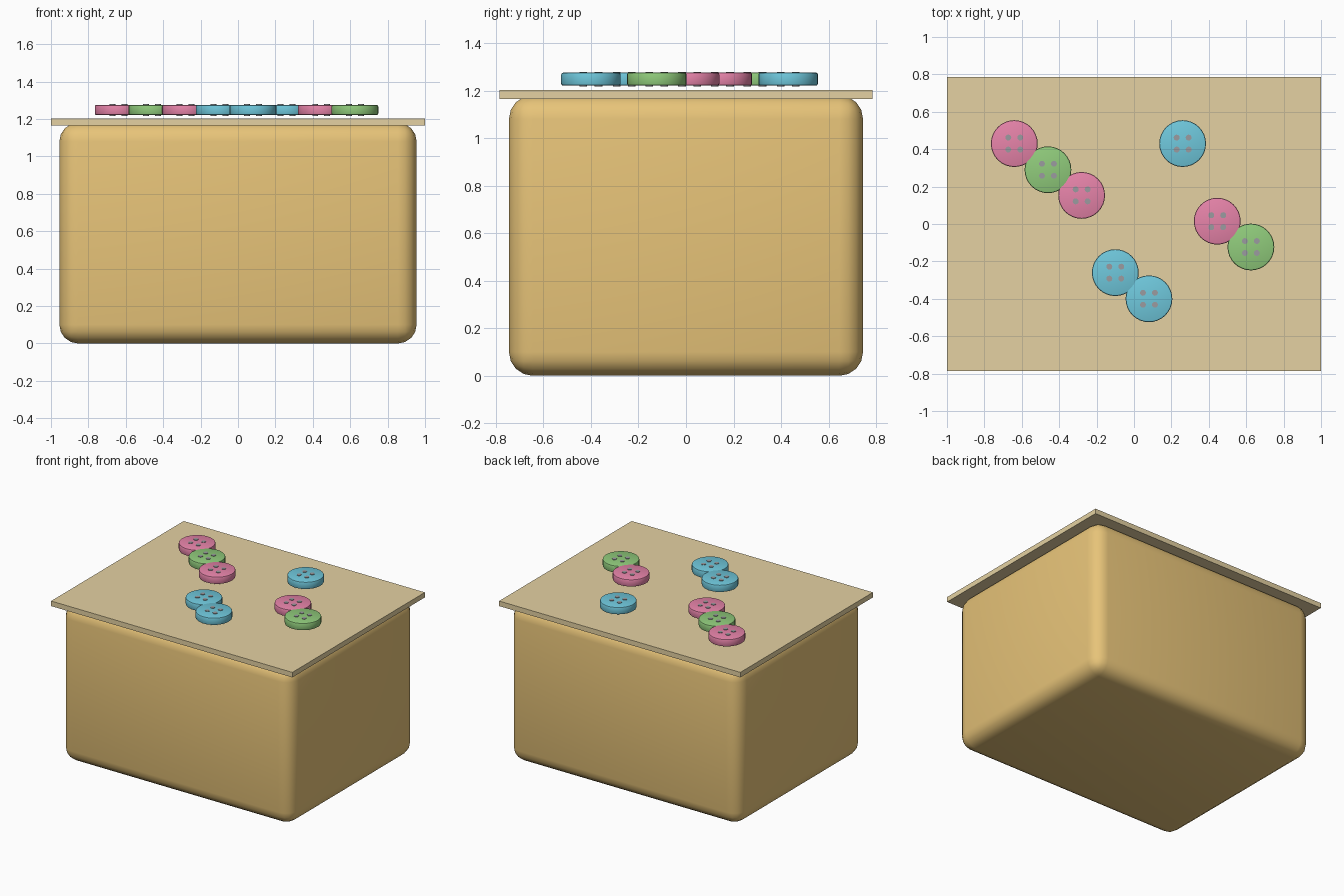
import bpy
from math import radians

if "Cube" in bpy.data.objects:
    bpy.data.objects.remove(bpy.data.objects["Cube"])


def material(name, color):
    m = bpy.data.materials.new(name)
    m.diffuse_color = (*color, 1)
    m.use_nodes = True
    m.node_tree.nodes["Principled BSDF"].inputs["Base Color"].default_value = m.diffuse_color
    return m


CARDBOARD = material("cardboard", (0.80, 0.55, 0.19))
LID = material("lid_tan", (0.78, 0.64, 0.36))
PINK = material("pink", (0.80, 0.23, 0.40))
GREEN = material("green", (0.28, 0.60, 0.20))
BLUE = material("blue", (0.16, 0.58, 0.72))
STEEL = material("hole_grey", (0.33, 0.33, 0.35))


def finish(obj, name, mat, bevel=0, segments=1, smooth=True):
    obj.name = name
    obj.data.materials.append(mat)
    if bevel:
        b = obj.modifiers.new("bevel", "BEVEL")
        b.width, b.segments = bevel, segments
        bpy.ops.object.modifier_apply(modifier="bevel")
    if smooth:
        bpy.ops.object.shade_smooth_by_angle(angle=radians(40))
    return obj


def box(name, size, z0, mat, bevel=0, segments=1, smooth=True):
    bpy.ops.mesh.primitive_cube_add(size=1, location=(0, 0, z0 + size[2] / 2))
    obj = bpy.context.object
    obj.scale = size
    bpy.ops.object.transform_apply(location=False, rotation=False, scale=True)
    return finish(obj, name, mat, bevel, segments, smooth)


def disc(name, radius, depth, loc, mat, sides, bevel=0, segments=1):
    bpy.ops.mesh.primitive_cylinder_add(vertices=sides, radius=radius,
                                        depth=depth, location=loc)
    return finish(bpy.context.object, name, mat, bevel, segments)


# Rounded container and its flat lid
box("container", (1.91, 1.49, 1.18), 0, CARDBOARD, 0.1, 4)
box("lid", (2.0, 1.57, 0.038), 1.165, LID, smooth=False)

# Loose buttons on the lid, each with four dark thread holes
buttons = [(-0.64, 0.43, PINK), (-0.46, 0.29, GREEN), (-0.28, 0.153, PINK),
           (-0.10, -0.26, BLUE), (0.08, -0.40, BLUE), (0.26, 0.43, BLUE),
           (0.445, 0.015, PINK), (0.625, -0.123, GREEN)]
for i, (x, y, mat) in enumerate(buttons, 1):
    disc(f"button_{i}", 0.125, 0.055, (x, y, 1.248), mat, 32, 0.008, 2)
    for j, (sx, sy) in enumerate([(-1, -1), (1, -1), (1, 1), (-1, 1)], 1):
        disc(f"button_{i}_hole_{j}", 0.016, 0.062,
             (x + sx * 0.032, y + sy * 0.032, 1.248), STEEL, 12)
